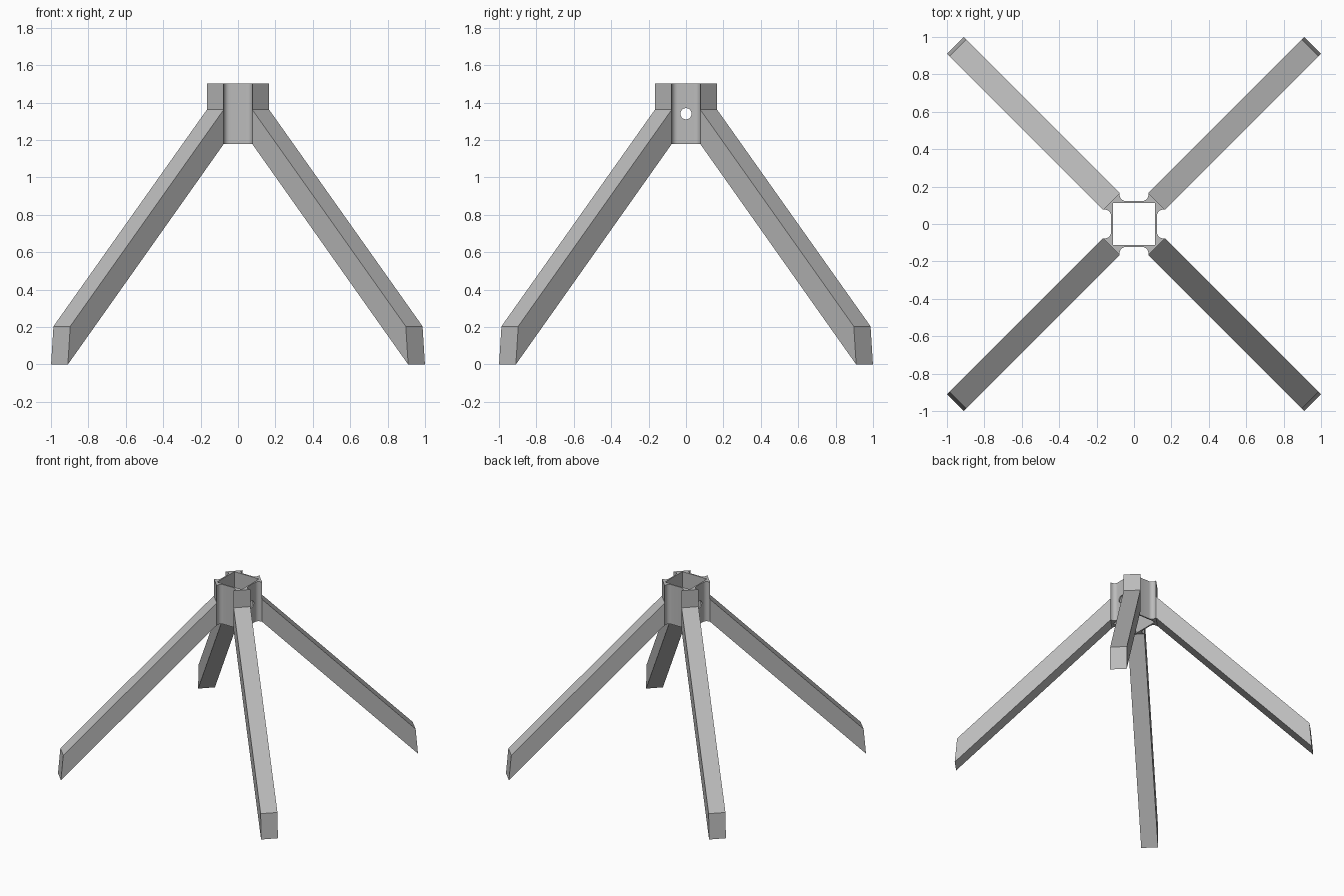
import bpy
import bmesh
from math import pi, sin, cos, radians
from mathutils import Matrix

cube = bpy.data.objects.get("Cube")
if cube:
    bpy.data.objects.remove(cube, do_unlink=True)

# Single grey material
GREY = (0.5, 0.5, 0.5, 1)
grey = bpy.data.materials.new("plain grey")
grey.use_nodes = True
grey.diffuse_color = GREY
grey.node_tree.nodes["Principled BSDF"].inputs["Base Color"].default_value = GREY

BOTTOM, TOP = 1.178, 1.503     # hub heights
HALF = 0.0635                  # half width of a leg
REACH = 0.172                  # hub centre to leg seat, along the diagonal


def prism(name, points, offset):
    """Extrude a closed outline of 3D points along an offset."""
    bm = bmesh.new()
    face = bm.faces.new([bm.verts.new(p) for p in points])
    ext = bmesh.ops.extrude_face_region(bm, geom=[face], use_keep_orig=True)
    moved = [v for v in ext["geom"] if isinstance(v, bmesh.types.BMVert)]
    bmesh.ops.translate(bm, verts=moved, vec=offset)
    bmesh.ops.recalc_face_normals(bm, faces=bm.faces)
    mesh = bpy.data.meshes.new(name)
    bm.to_mesh(mesh)
    bm.free()
    mesh.materials.append(grey)
    obj = bpy.data.objects.new(name, mesh)
    bpy.context.collection.objects.link(obj)
    return obj


def activate(obj):
    bpy.ops.object.select_all(action="DESELECT")
    obj.select_set(True)
    bpy.context.view_layer.objects.active = obj


def cut(obj, cutter):
    mod = obj.modifiers.new("cut", "BOOLEAN")
    mod.operation, mod.solver, mod.object = "DIFFERENCE", "EXACT", cutter
    activate(obj)
    bpy.ops.object.modifier_apply(modifier=mod.name)
    bpy.data.objects.remove(cutter, do_unlink=True)


# Hub: square tube with four leg seats and filleted recesses between them
near = (REACH - HALF) / 2 ** 0.5
far = (REACH + HALF) / 2 ** 0.5
WALL, FILLET, STEPS = 0.123, 0.032, 8
side = [(near, far)]
for i in range(STEPS + 1):
    a = pi / 2 * i / STEPS
    side.append((near - FILLET + FILLET * cos(a), WALL + FILLET - FILLET * sin(a)))
side += [(-x, y) for x, y in reversed(side)]
outline = []
for k in range(4):
    c, s = (1, 0, -1, 0)[k], (0, 1, 0, -1)[k]
    outline += [(c * x - s * y, s * x + c * y, BOTTOM) for x, y in side]
hub = prism("hub", outline, (0, 0, TOP - BOTTOM))

# Square socket through the hub
B = 0.112
socket = prism("socket_cutter", [(-B, -B, 1), (B, -B, 1), (B, B, 1), (-B, B, 1)], (0, 0, 1))
cut(hub, socket)

# Round pin hole across the hub
ring = [2 * pi * i / 32 for i in range(32)]
mid = (BOTTOM + TOP) / 2
pin = prism("pin_cutter", [(-0.5, 0.03 * cos(a), mid + 0.03 * sin(a)) for a in ring], (1, 0, 0))
cut(hub, pin)
activate(hub)
bpy.ops.object.shade_smooth_by_angle(angle=radians(30))

# Four splayed legs on the diagonals, each sloping at 45 degrees
profile = [(1.350, 0), (1.332, 0.204), (REACH, 1.362), (REACH, BOTTOM)]
names = ["back_left_leg", "back_right_leg", "front_right_leg", "front_left_leg"]
for k, name in enumerate(names):
    leg = prism(name, [(r, -HALF, z) for r, z in profile], (0, 2 * HALF, 0))
    leg.data.transform(Matrix.Rotation(radians(45 + 90 * k), 4, "Z"))
